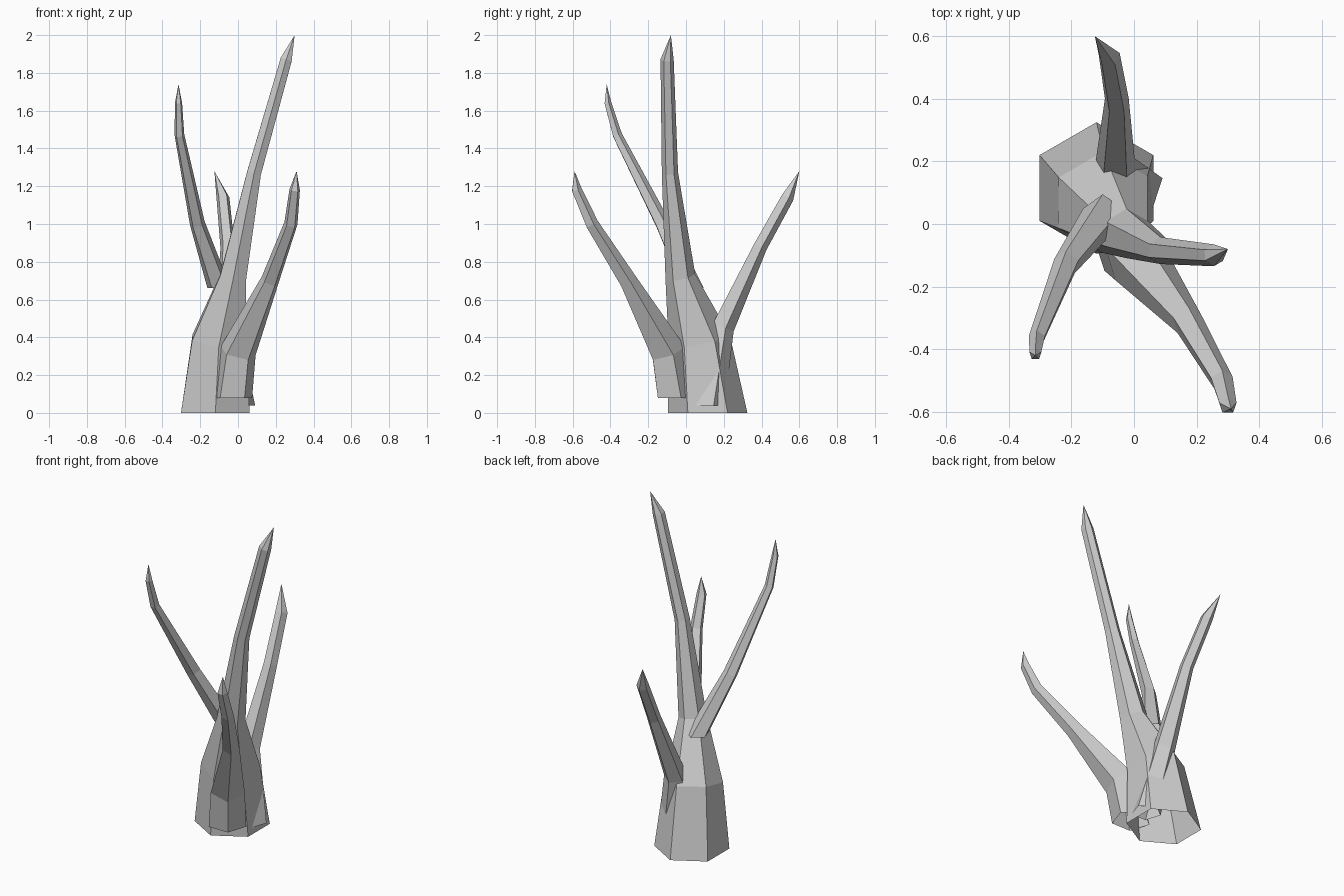
import bpy, bmesh, math
from mathutils import Vector

cube = bpy.data.objects.get("Cube")
if cube:
    bpy.data.objects.remove(cube, do_unlink=True)

grey = bpy.data.materials.new("light_grey")
grey.use_nodes = True
grey.diffuse_color = (0.6, 0.6, 0.6, 1)
grey.node_tree.nodes["Principled BSDF"].inputs["Base Color"].default_value = (0.6, 0.6, 0.6, 1)


def branch(name, rings, tip, sides, turn=90):
    """Tapered faceted tube through (centre, radius) rings, closed by a pointed tip."""
    bm = bmesh.new()
    centres = [Vector(c) for c, r in rings] + [Vector(tip)]
    loops = []
    for i, (c, r) in enumerate(rings):
        # Ring plane follows the bend; the foot stays level
        if i == 0:
            along = Vector((0, 0, 1))
        else:
            along = ((centres[i] - centres[i - 1]).normalized()
                     + (centres[i + 1] - centres[i]).normalized())
        spin = Vector((0, 0, 1)).rotation_difference(along)
        loop = []
        for k in range(sides):
            a = math.radians(turn) + math.tau * k / sides
            offset = Vector((math.cos(a), math.sin(a), 0)) * r
            loop.append(bm.verts.new(centres[i] + spin @ offset))
        loops.append(loop)
    point = bm.verts.new(tip)
    for k in range(sides):
        n = (k + 1) % sides
        for low, high in zip(loops, loops[1:]):
            bm.faces.new((low[k], low[n], high[n], high[k]))
        bm.faces.new((loops[-1][k], loops[-1][n], point))
    mesh = bpy.data.meshes.new(name)
    bm.to_mesh(mesh)
    bm.free()
    mesh.materials.append(grey)
    obj = bpy.data.objects.new(name, mesh)
    bpy.context.collection.objects.link(obj)


# Main trunk with its tall leaning top
branch("trunk", [((-0.12, 0.115, 0.0), 0.21), ((-0.10, 0.07, 0.38), 0.165),
                 ((-0.025, -0.03, 0.72), 0.08), ((0.085, -0.085, 1.27), 0.043),
                 ((0.255, -0.10, 1.87), 0.035)], (0.30, -0.08, 2.0), 6)

# Upper branch reaching to the front right
branch("upper_branch", [((-0.10, 0.03, 0.66), 0.065), ((-0.215, -0.125, 1.0), 0.042),
                        ((-0.31, -0.365, 1.47), 0.027), ((-0.315, -0.415, 1.64), 0.02)],
       (-0.315, -0.42, 1.74), 5)

# Thick low branch reaching to the front left
branch("front_branch", [((-0.03, -0.06, 0.08), 0.11), ((0.0, -0.10, 0.32), 0.10),
                        ((0.17, -0.31, 0.70), 0.05), ((0.28, -0.50, 1.0), 0.037),
                        ((0.30, -0.58, 1.18), 0.029)], (0.31, -0.59, 1.28), 5)

# Back branch, rooted in the side of the base
branch("back_branch", [((0.01, 0.12, 0.04), 0.085), ((-0.06, 0.19, 0.45), 0.065),
                       ((-0.055, 0.39, 0.88), 0.04), ((-0.08, 0.535, 1.14), 0.036)],
       (-0.125, 0.60, 1.28), 5)
